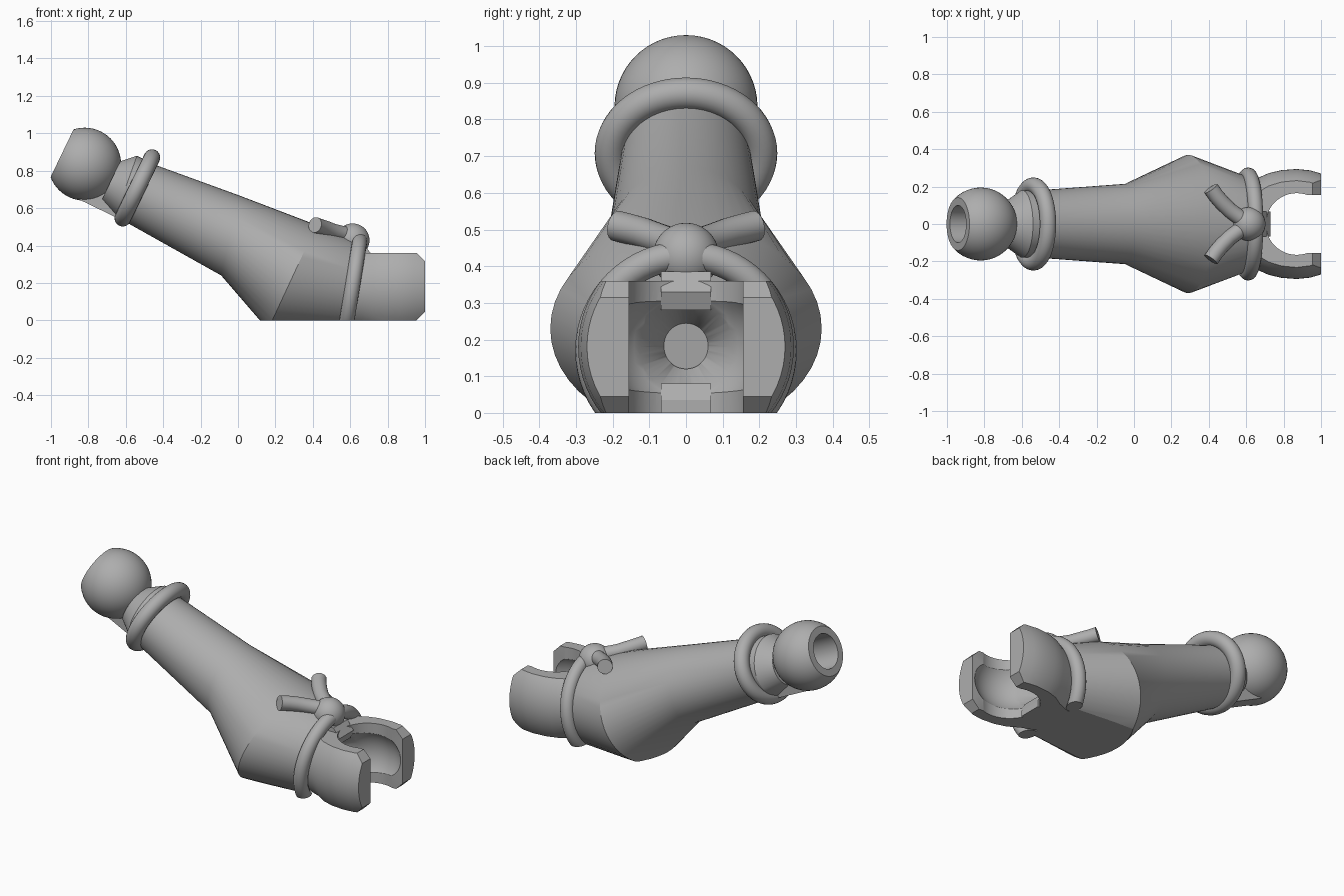
import bpy, bmesh, math
from mathutils import Vector, Matrix

cube = bpy.data.objects.get("Cube")
if cube:
    bpy.data.objects.remove(cube, do_unlink=True)

grey = bpy.data.materials.new("plain grey")
grey.use_nodes = True
COLOUR = (0.42, 0.42, 0.42, 1)
grey.diffuse_color = COLOUR
grey.node_tree.nodes["Principled BSDF"].inputs["Base Color"].default_value = COLOUR

ARM_TILT = math.radians(-64.3)      # turns local z onto the arm axis
AXIS = Vector((math.sin(ARM_TILT), 0, math.cos(ARM_TILT)))


def turn(angle):
    return Matrix.Rotation(angle, 4, 'Y')


def make(name, bm):
    bmesh.ops.recalc_face_normals(bm, faces=bm.faces)
    mesh = bpy.data.meshes.new(name)
    bm.to_mesh(mesh)
    bm.free()
    obj = bpy.data.objects.new(name, mesh)
    bpy.context.collection.objects.link(obj)
    mesh.materials.append(grey)
    return obj


def smooth(obj, angle=32):
    bpy.ops.object.select_all(action='DESELECT')
    obj.select_set(True)
    bpy.context.view_layer.objects.active = obj
    bpy.ops.object.shade_smooth_by_angle(angle=math.radians(angle))


def loft(name, rings):
    """Skin a list of closed rings and cap both ends."""
    bm = bmesh.new()
    rows = [[bm.verts.new(p) for p in ring] for ring in rings]
    n = len(rows[0])
    for a, b in zip(rows, rows[1:]):
        for i in range(n):
            j = (i + 1) % n
            bm.faces.new((a[i], a[j], b[j], b[i]))
    bm.faces.new(rows[0])
    bm.faces.new(rows[-1][::-1])
    return make(name, bm)


def ellipse(centre, u, v, n=48):
    return [centre + u * math.cos(2 * math.pi * i / n) + v * math.sin(2 * math.pi * i / n)
            for i in range(n)]


def ball(name, centre, r):
    bm = bmesh.new()
    bmesh.ops.create_uvsphere(bm, u_segments=48, v_segments=28, radius=r,
                              matrix=Matrix.Translation(centre))
    return make(name, bm)


def cone(name, centre, r1, r2, depth, rot=Matrix()):
    bm = bmesh.new()
    bmesh.ops.create_cone(bm, cap_ends=True, segments=48, radius1=r1, radius2=r2,
                          depth=depth, matrix=Matrix.Translation(centre) @ rot)
    return make(name, bm)


def prism(name, outline, half):
    """Side outline in x and z, extruded across y."""
    return loft(name, [[Vector((x, y, z)) for x, z in outline] for y in (-half, half)])


def box(name, x, y, z):
    return prism(name, [(x[0], z[0]), (x[1], z[0]), (x[1], z[1]), (x[0], z[1])], y)


def torus(name, centre, rot, major, minor, squash=1.0):
    rings = []
    bm = bmesh.new()
    for i in range(64):
        a = 2 * math.pi * i / 64
        out = Vector((math.cos(a), math.sin(a), 0))
        mid = Vector((out.x * major * squash, out.y * major, 0))
        ring = ellipse(mid, out * minor, Vector((0, 0, minor)), 20)
        rings.append([bm.verts.new(Vector(centre) + rot @ p) for p in ring])
    for i in range(64):
        a, b = rings[i], rings[(i + 1) % 64]
        for k in range(20):
            m = (k + 1) % 20
            bm.faces.new((a[k], a[m], b[m], b[k]))
    return make(name, bm)


def boolean(obj, cutter, operation='DIFFERENCE'):
    cutter.hide_render = True
    mod = obj.modifiers.new("cut", 'BOOLEAN')
    mod.operation, mod.solver, mod.object = operation, 'EXACT', cutter
    bpy.context.view_layer.objects.active = obj
    bpy.ops.object.modifier_apply(modifier=mod.name)
    bpy.data.objects.remove(cutter, do_unlink=True)


def flatten_base(obj):
    """Trim everything under the floor and close the cut."""
    bm = bmesh.new()
    bm.from_mesh(obj.data)
    cut = bmesh.ops.bisect_plane(bm, geom=bm.verts[:] + bm.edges[:] + bm.faces[:],
                                 plane_co=(0, 0, 0), plane_no=(0, 0, 1), clear_inner=True)
    edges = [e for e in cut["geom_cut"] if isinstance(e, bmesh.types.BMEdge)]
    bmesh.ops.holes_fill(bm, edges=edges, sides=0)
    bmesh.ops.recalc_face_normals(bm, faces=bm.faces)
    bm.to_mesh(obj.data)
    bm.free()


# Bent arm: sections as top point, bottom point, half width
sections = [((-.63, .85), (-.73, .64), .12), ((-.54, .88), (-.655, .56), .18),
            ((-.44, .83), (-.59, .52), .18), ((0, .67), (-.09, .24), .215),
            ((.42, .51), (.16, -.05), .37), ((.62, .43), (.56, -.07), .26)]
rings = []
for (tx, tz), (bx, bz), width in sections:
    top, bottom = Vector((tx, 0, tz)), Vector((bx, 0, bz))
    rings.append(ellipse((top + bottom) / 2, Vector((0, width, 0)), (top - bottom) / 2))
arm = loft("arm", rings)
flatten_base(arm)
smooth(arm, 25)

# Ball joint with a flattened, drilled end
BALL = Vector((-.82, 0, .835))
joint = ball("ball_joint", BALL, .195)
boolean(joint, cone("end_cut", BALL + AXIS * .334, .4, .4, .4, turn(ARM_TILT)))
boolean(joint, cone("end_hole", BALL + AXIS * .1, .1, .1, .3, turn(ARM_TILT)))
smooth(joint)
prism("ball_support", [(-.93, .685), (-.6, .525), (-.62, .72), (-.82, .75)], .05)

# Cuff rings at both ends of the arm
smooth(torus("upper_ring", (-.538, 0, .708), turn(ARM_TILT), .205, .044, .88))
lower_ring = torus("lower_ring", (.61, 0, .17), turn(math.radians(-80.8)), .262, .04)
flatten_base(lower_ring)
smooth(lower_ring)

# Knot and its two tails
smooth(ball("knot", (.613, 0, .428), .09))
for side, label in ((1, "left"), (-1, "right")):
    path = [Vector((x, side * y, z)) for x, y, z in
            ((.6, .01, .455), (.55, .045, .465), (.51, .075, .475), (.47, .115, .49),
             (.44, .15, .5), (.412, .19, .51))]
    tail = []
    for i, p in enumerate(path):
        t = (path[min(i + 1, 5)] - path[max(i - 1, 0)]).normalized()
        u = t.cross(Vector((0, 0, 1))).normalized()
        tail.append(ellipse(p, u * .042, t.cross(u) * .042, 20))
    smooth(loft(label + "_tail", tail))

# Open socket: turned barrel trimmed flat, then hollowed
barrel = [(.56, .22), (.66, .245), (.72, .272), (.79, .288), (.87, .294), (.94, .287), (1, .27)]
socket = loft("socket", [ellipse(Vector((x, 0, .18)), Vector((0, r, 0)), Vector((0, 0, r)), 64)
                         for x, r in barrel])
trim = prism("trim", [(.5, 0), (.955, 0), (1, .045), (1, .315), (.955, .36), (.5, .36)], .5)
boolean(socket, trim, 'INTERSECT')
SEAT = Vector((.86, 0, .18))
boolean(socket, ball("seat_cut", SEAT, .2))
boolean(socket, cone("gap_cut", (.87, 0, .18), .165, .165, 1))
boolean(socket, box("mouth_cut", (.9, 1.2), .155, (-.2, .6)))
boolean(socket, cone("throat_cut", (.65, 0, .18), .06, .13, .12, turn(math.pi / 2)))
boolean(socket, cone("drill_cut", (.58, 0, .18), .06, .06, .2, turn(math.pi / 2)))
smooth(socket)

# Lugs above and below the socket throat
prism("upper_lug", [(.62, .3), (.71, .28), (.73, .33), (.69, .385), (.62, .385)], .068)
prism("lower_lug", [(.62, 0), (.73, 0), (.73, .035), (.71, .08), (.62, .06)], .068)
